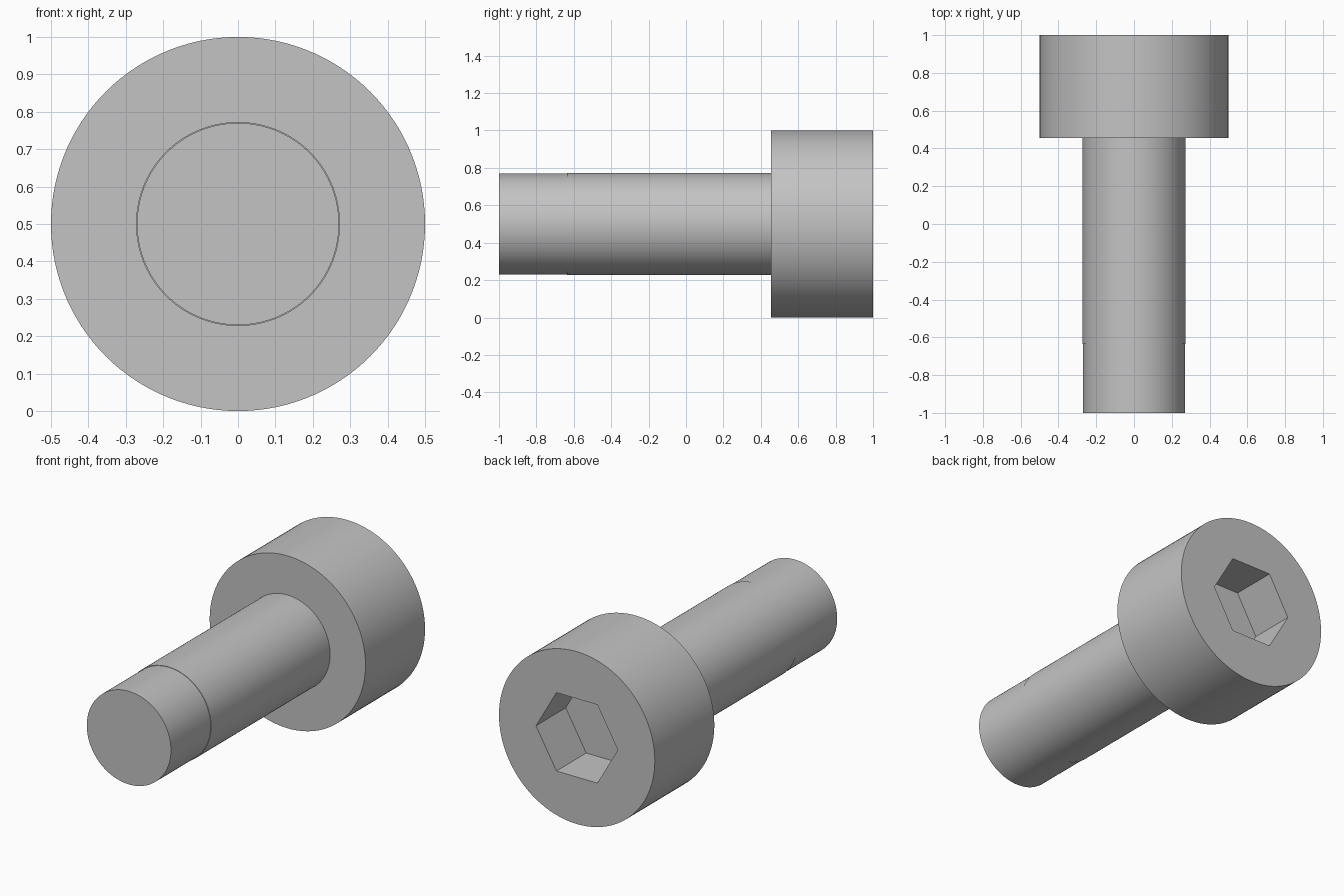
import bpy
import bmesh
from math import cos, sin, pi, radians

if "Cube" in bpy.data.objects:
    bpy.data.objects.remove(bpy.data.objects["Cube"], do_unlink=True)

SIDES = 120          # multiple of six, so the socket corners fall on vertices
AXIS_Z = 0.5
SHANK_R = 0.2727
HEAD_FRONT = 0.4545
SOCKET_FLAT = 0.2273  # centre to flat
SOCKET_FLOOR = 0.727

steel = bpy.data.materials.new("plain grey steel")
steel.use_nodes = True
grey = (0.55, 0.55, 0.55, 1)
steel.diffuse_color = grey
steel.node_tree.nodes["Principled BSDF"].inputs["Base Color"].default_value = grey


def circle(r):
    return lambda a: r


def hexagon(flat):
    return lambda a: flat / cos(a % (pi / 3) - pi / 6)


def loft(name, sections, cap_start=False, cap_end=False):
    """Skin (y, outline) sections placed along the y axis."""
    bm = bmesh.new()
    rings = []
    for y, outline in sections:
        ring = []
        for i in range(SIDES):
            a = 2 * pi * i / SIDES
            r = outline(a)
            ring.append(bm.verts.new((r * cos(a), y, AXIS_Z + r * sin(a))))
        rings.append(ring)
    for low, high in zip(rings, rings[1:]):
        for i in range(SIDES):
            j = (i + 1) % SIDES
            bm.faces.new((low[i], high[i], high[j], low[j]))
    if cap_start:
        bm.faces.new(rings[0])
    if cap_end:
        bm.faces.new(rings[-1][::-1])
    mesh = bpy.data.meshes.new(name)
    bm.to_mesh(mesh)
    bm.free()
    mesh.materials.append(steel)
    obj = bpy.data.objects.new(name, mesh)
    bpy.context.collection.objects.link(obj)
    bpy.ops.object.select_all(action="DESELECT")
    obj.select_set(True)
    bpy.context.view_layer.objects.active = obj
    bpy.ops.object.shade_smooth_by_angle(angle=radians(30))
    return obj


# Shank with a slightly narrower tip
tip = circle(0.27)
body = circle(SHANK_R)
loft("shank", [(-1, tip), (-0.636, tip), (-0.636, body), (HEAD_FRONT, body)],
     cap_start=True)

# Cylindrical head: underside, rim, back face, hexagonal socket
rim = circle(0.5)
socket = hexagon(SOCKET_FLAT)
loft("socket_head", [(HEAD_FRONT, body), (HEAD_FRONT, rim), (1, rim),
                     (1, socket), (SOCKET_FLOOR, socket)], cap_end=True)
